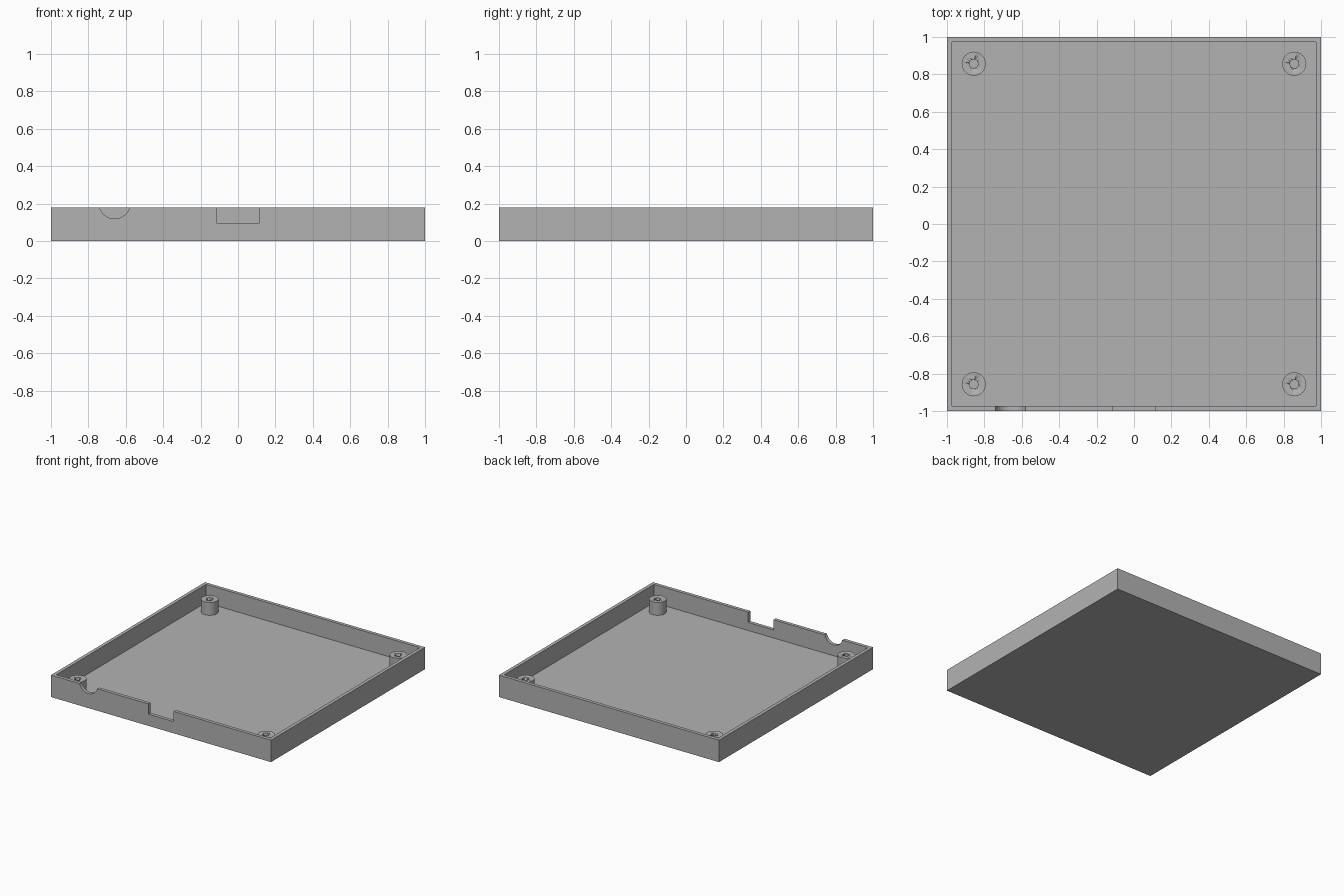
import bpy, math

cube = bpy.data.objects.get("Cube")
if cube:
    bpy.data.objects.remove(cube, do_unlink=True)

HEIGHT, WALL, FLOOR = 0.18, 0.028, 0.03
POST_TOP, POST_AT = 0.135, 0.857

grey = bpy.data.materials.new("plain grey")
grey.use_nodes = True
colour = (0.45, 0.45, 0.45, 1)
grey.diffuse_color = colour
grey.node_tree.nodes["Principled BSDF"].inputs["Base Color"].default_value = colour


def box(name, low, high):
    centre = [(a + b) / 2 for a, b in zip(low, high)]
    bpy.ops.mesh.primitive_cube_add(size=1, location=centre)
    ob = bpy.context.object
    ob.name = name
    ob.scale = [b - a for a, b in zip(low, high)]
    bpy.ops.object.transform_apply(location=True, rotation=False, scale=True)
    ob.data.materials.append(grey)
    return ob


def cylinder(name, radius, depth, location, rotation=(0, 0, 0)):
    bpy.ops.mesh.primitive_cylinder_add(vertices=64, radius=radius, depth=depth,
                                        location=location, rotation=rotation)
    ob = bpy.context.object
    ob.name = name
    ob.data.materials.append(grey)
    bpy.ops.object.shade_smooth_by_angle(angle=math.radians(30))
    return ob


def cut(target, cutter):
    mod = target.modifiers.new(cutter.name, "BOOLEAN")
    mod.operation = "DIFFERENCE"
    mod.solver = "EXACT"
    mod.object = cutter
    bpy.context.view_layer.objects.active = target
    bpy.ops.object.modifier_apply(modifier=mod.name)
    bpy.data.objects.remove(cutter, do_unlink=True)


# Open tray with a thin wall
tray = box("tray", (-1, -1, 0), (1, 1, HEIGHT))
inner = 1 - WALL
cut(tray, box("cavity", (-inner, -inner, FLOOR), (inner, inner, 0.4)))

# Connector notch and round cable notch in the front wall
cut(tray, box("connector_notch", (-0.115, -1.1, 0.096), (0.115, -0.9, 0.3)))
cut(tray, cylinder("cable_notch", 0.083, 0.2, (-0.66, -1, 0.202), (math.pi / 2, 0, 0)))
bpy.context.view_layer.objects.active = tray
bpy.ops.object.select_all(action="DESELECT")
tray.select_set(True)
bpy.ops.object.shade_smooth_by_angle(angle=math.radians(30))

# Hollow screw posts in the corners
for side, sx in (("right", -1), ("left", 1)):
    for end, sy in (("front", -1), ("back", 1)):
        x, y = sx * POST_AT, sy * POST_AT
        base = FLOOR - 0.005
        post = cylinder(f"{end}_{side}_post", 0.064, POST_TOP - base,
                        (x, y, (POST_TOP + base) / 2))
        cut(post, cylinder("screw_hole", 0.023, 0.2, (x, y, FLOOR + 0.1)))
